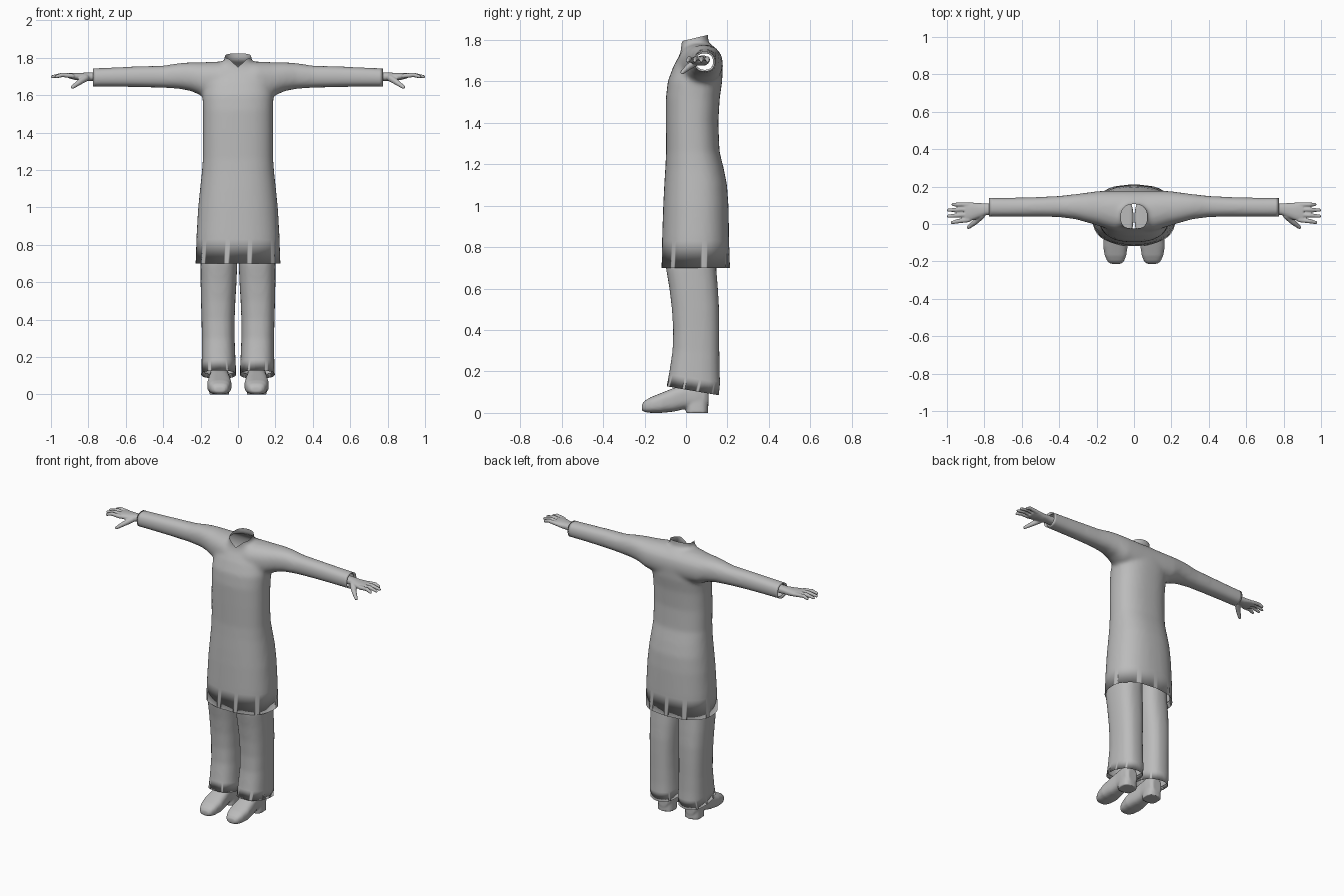
import bpy, bmesh, math
from mathutils import Vector, Matrix

cube = bpy.data.objects.get("Cube")
if cube:
    bpy.data.objects.remove(cube, do_unlink=True)

grey = bpy.data.materials.new("plain grey")
grey.use_nodes = True
grey.diffuse_color = (0.5, 0.5, 0.5, 1)
grey.node_tree.nodes["Principled BSDF"].inputs["Base Color"].default_value = (0.5, 0.5, 0.5, 1)


def loft(bm, axis, rows, power=2.3, sides=40):
    """Skin rounded sections; each row is (position, u0, u1, v0, v1)."""
    rings = []
    for t, u0, u1, v0, v1 in rows:
        ring = []
        for i in range(sides):
            a = math.tau * i / sides
            c, s = math.cos(a), math.sin(a)
            u = (u0 + u1) / 2 + (u1 - u0) / 2 * math.copysign(abs(c) ** (2 / power), c)
            v = (v0 + v1) / 2 + (v1 - v0) / 2 * math.copysign(abs(s) ** (2 / power), s)
            co = {"x": (t, u, v), "y": (u, t, v), "z": (u, v, t)}[axis]
            ring.append(bm.verts.new(co))
        rings.append(ring)
    for a, b in zip(rings, rings[1:]):
        for i in range(sides):
            j = (i + 1) % sides
            bm.faces.new((a[i], a[j], b[j], b[i]))
    bm.faces.new(rings[0])
    bm.faces.new(rings[-1])


def tube(bm, points, radii):
    """Round jointed limb through the points."""
    for p, r in zip(points, radii):
        bmesh.ops.create_icosphere(bm, subdivisions=2, radius=r, matrix=Matrix.Translation(p))
    for p, q, r, s in zip(points, points[1:], radii, radii[1:]):
        p, q = Vector(p), Vector(q)
        turn = (q - p).to_track_quat("Z", "Y").to_matrix().to_4x4()
        bmesh.ops.create_cone(bm, cap_ends=True, segments=12, radius1=r, radius2=s,
                              depth=(q - p).length, matrix=Matrix.Translation((p + q) / 2) @ turn)


def fuse(bm, voxel, rounds):
    """Merge overlapping solids into one soft surface."""
    bmesh.ops.recalc_face_normals(bm, faces=bm.faces)
    mesh = bpy.data.meshes.new("rough")
    bm.to_mesh(mesh)
    bm.free()
    obj = bpy.data.objects.new("rough", mesh)
    bpy.context.collection.objects.link(obj)
    remesh = obj.modifiers.new("Remesh", "REMESH")
    remesh.mode = "VOXEL"
    remesh.voxel_size = voxel
    soft = obj.modifiers.new("Smooth", "SMOOTH")
    soft.factor = 0.5
    soft.iterations = rounds
    graph = bpy.context.evaluated_depsgraph_get()
    result = bmesh.new()
    result.from_object(obj, graph)
    bpy.data.objects.remove(obj, do_unlink=True)
    bpy.data.meshes.remove(mesh)
    return result


def hem(bm, point, normal, drop, flare=1.0, fold=0.02, ripple=0.0):
    """Cut the cloth open at a plane, extend it by drop and fold it inside."""
    point, normal = Vector(point), Vector(normal).normalized()
    cut = bmesh.ops.bisect_plane(bm, geom=bm.verts[:] + bm.edges[:] + bm.faces[:], dist=1e-5,
                                 plane_co=point, plane_no=normal, clear_outer=True)
    edges = [e for e in cut["geom_cut"] if isinstance(e, bmesh.types.BMEdge)]
    for stage in range(2):
        out = bmesh.ops.extrude_edge_only(bm, edges=edges)["geom"]
        edges = [e for e in out if isinstance(e, bmesh.types.BMEdge) and e.is_boundary]
        verts = {v for e in edges for v in e.verts}
        middle = sum((v.co for v in verts), Vector()) / len(verts)
        for v in verts:
            arm = v.co - middle
            wave = math.sin(9 * math.atan2(arm.y, arm.x))
            if stage == 0:
                v.co = middle + arm * (flare + ripple * wave) + normal * drop
            else:
                v.co = v.co - arm.normalized() * fold * 0.6 - normal * fold
        if stage == 0:
            # pleats: crisp stretches of the folded rim
            for e in edges:
                arm = (e.verts[0].co + e.verts[1].co) / 2 - middle
                if ripple and math.sin(9 * math.atan2(arm.y, arm.x)) > 0.75:
                    e.smooth = False


def finish(bm, name, mirrored=False):
    bmesh.ops.recalc_face_normals(bm, faces=bm.faces)
    for f in bm.faces:
        f.smooth = True
    mesh = bpy.data.meshes.new(name)
    bm.to_mesh(mesh)
    bm.free()
    mesh.materials.append(grey)
    obj = bpy.data.objects.new(name, mesh)
    bpy.context.collection.objects.link(obj)
    if mirrored:
        mirror = obj.modifiers.new("Mirror", "MIRROR")
        mirror.use_mirror_merge = False
    return obj


# Tunic body: (height, half width, front, back)
body = [(0.70, 0.225, -0.118, 0.208), (0.85, 0.222, -0.115, 0.208), (1.0, 0.213, -0.11, 0.205),
        (1.1, 0.203, -0.105, 0.198), (1.18, 0.194, -0.1, 0.182), (1.26, 0.188, -0.096, 0.162),
        (1.4, 0.187, -0.097, 0.156), (1.52, 0.187, -0.097, 0.163), (1.6, 0.19, -0.088, 0.175),
        (1.67, 0.18, -0.062, 0.178), (1.73, 0.155, -0.03, 0.165), (1.765, 0.11, -0.022, 0.14),
        (1.785, 0.07, -0.028, 0.108), (1.87, 0.074, -0.045, 0.106)]
bm = bmesh.new()
loft(bm, "z", [(z, -w, w, f, b) for z, w, f, b in body], power=2.4)

# Sleeves run through the shoulders from cuff to cuff
sleeve = [(0.1, -0.04, 0.178, 1.58, 1.78), (0.19, -0.01, 0.176, 1.595, 1.776),
          (0.25, 0.008, 0.168, 1.622, 1.776), (0.31, 0.025, 0.16, 1.634, 1.772),
          (0.4, 0.037, 0.15, 1.64, 1.758), (0.52, 0.039, 0.144, 1.643, 1.755),
          (0.66, 0.039, 0.141, 1.645, 1.749), (0.82, 0.039, 0.141, 1.645, 1.742)]
loft(bm, "x", [(-r[0], *r[1:]) for r in reversed(sleeve)] + sleeve)
tunic = fuse(bm, 0.012, 8)

# Neck opening with a small V at the front
for side in (1, -1):
    near = [f for f in tunic.faces if f.calc_center_median().z > 1.72 and abs(f.calc_center_median().x) < 0.1
            and f.calc_center_median().y < 0.04]
    parts = {g for f in near for g in (f, *f.edges, *f.verts)}
    bmesh.ops.bisect_plane(tunic, geom=list(parts), dist=1e-5,
                           plane_co=(0, 0, 1.75), plane_no=(-side * 0.9, 0, 1))
bmesh.ops.bisect_plane(tunic, geom=tunic.verts[:] + tunic.edges[:] + tunic.faces[:], dist=1e-5,
                       plane_co=(0, 0.035, 1.807), plane_no=(0, -0.24, 1), clear_outer=True)
notch = []
for f in tunic.faces:
    c = f.calc_center_median()
    if c.y < 0.03 and abs(c.x) < 0.07 and c.z > 1.75 + 0.9 * abs(c.x):
        notch.append(f)
bmesh.ops.delete(tunic, geom=notch, context="FACES")

# Cuffs and skirt hem
for side in (1, -1):
    hem(tunic, (side * 0.755, 0, 0), (side, 0, 0), 0.02, fold=0.015)
hem(tunic, (0, 0, 0.83), (0, 0, -1), 0.13, flare=1.02, fold=0.03, ripple=0.008)
finish(tunic, "tunic")

# Trouser legs
bm = bmesh.new()
loft(bm, "z", [(0.95, 0.002, 0.18, -0.08, 0.15), (0.7, 0.004, 0.2, -0.097, 0.146),
               (0.6, 0.008, 0.2, -0.08, 0.154), (0.5, 0.014, 0.198, -0.068, 0.16),
               (0.4, 0.018, 0.195, -0.062, 0.161), (0.3, 0.018, 0.193, -0.065, 0.161),
               (0.2, 0.014, 0.194, -0.08, 0.162), (0.12, 0.01, 0.195, -0.095, 0.166),
               (0.04, 0.008, 0.196, -0.1, 0.17)], power=2.5)
legs = fuse(bm, 0.012, 5)
hem(legs, (0.1, 0.035, 0.167), (0, -0.17, -1), 0.06, flare=1.02, fold=0.02, ripple=0.015)
finish(legs, "trouser_legs", True)

# Shoes with a raised arch and a heel
bm = bmesh.new()
loft(bm, "y", [(-0.213, 0.07, 0.125, 0.012, 0.04), (-0.2, 0.054, 0.142, 0.004, 0.058),
               (-0.17, 0.042, 0.156, 0, 0.076), (-0.12, 0.034, 0.165, 0, 0.096),
               (-0.06, 0.04, 0.16, 0.006, 0.12), (0, 0.048, 0.152, 0.02, 0.14),
               (0.05, 0.048, 0.152, 0.02, 0.15), (0.09, 0.053, 0.147, 0.02, 0.145),
               (0.108, 0.066, 0.134, 0.03, 0.12)], power=2.8)
loft(bm, "z", [(-0.001, 0.046, 0.154, 0, 0.106), (0.06, 0.05, 0.15, 0, 0.106)], power=2.8)
finish(fuse(bm, 0.007, 2), "shoes", True)

# Hands: wrist and palm, four fingers, thumb
bm = bmesh.new()
loft(bm, "x", [(0.74, 0.05, 0.11, 1.675, 1.725), (0.79, 0.048, 0.11, 1.677, 1.722),
               (0.83, 0.032, 0.112, 1.676, 1.72), (0.87, 0.018, 0.115, 1.682, 1.72),
               (0.905, 0.014, 0.114, 1.69, 1.718)])
for root, tip, reach in ((0.022, 0.008, 0.972), (0.05, 0.042, 0.992), (0.078, 0.074, 0.993), (0.103, 0.104, 0.968)):
    tube(bm, [(0.885, root, 1.703), (0.94, (root + tip) / 2, 1.709), (reach, tip, 1.699)],
         [0.013, 0.012, 0.009])
tube(bm, [(0.815, 0.045, 1.692), (0.85, 0.01, 1.668), (0.885, -0.018, 1.643)], [0.019, 0.015, 0.01])
finish(fuse(bm, 0.0045, 3), "hands", True)
